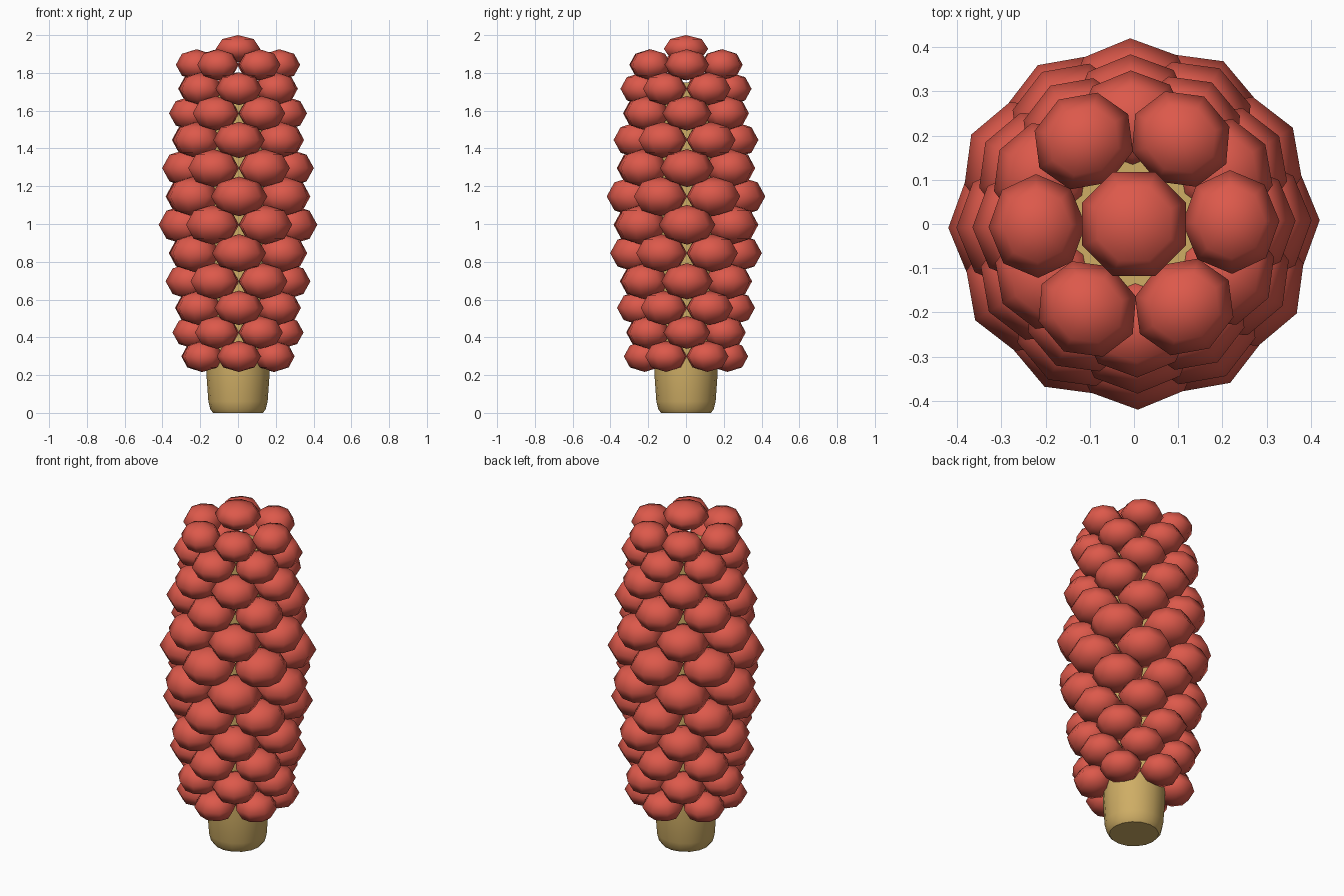
import bpy, bmesh, math
from mathutils import Matrix

if "Cube" in bpy.data.objects:
    bpy.data.objects.remove(bpy.data.objects["Cube"])


def material(name, color):
    m = bpy.data.materials.new(name)
    m.diffuse_color = color
    m.use_nodes = True
    m.node_tree.nodes["Principled BSDF"].inputs["Base Color"].default_value = m.diffuse_color
    return m


def finish(bm, name, mat, angle):
    bmesh.ops.recalc_face_normals(bm, faces=bm.faces)
    mesh = bpy.data.meshes.new(name)
    bm.to_mesh(mesh)
    bm.free()
    obj = bpy.data.objects.new(name, mesh)
    bpy.context.collection.objects.link(obj)
    mesh.materials.append(mat)
    bpy.ops.object.select_all(action='DESELECT')
    obj.select_set(True)
    bpy.context.view_layer.objects.active = obj
    bpy.ops.object.shade_smooth_by_angle(angle=math.radians(angle))
    return obj


def add_kernel(bm, turn, radius, z, size):
    # low-poly ellipsoid pushed out from the axis, then turned round it
    mat = (Matrix.Rotation(turn, 4, 'Z') @ Matrix.Translation((radius, 0, z))
           @ Matrix.Diagonal((*size, 1)))
    bmesh.ops.create_uvsphere(bm, u_segments=8, v_segments=4, radius=1, matrix=mat)


red = material("kernel_red", (0.72, 0.10, 0.07, 1))
tan = material("cob_tan", (0.62, 0.42, 0.13, 1))

# Kernels: twelve staggered rings of six, symmetric about the middle
row_offsets = [0.075, 0.225, 0.374, 0.515, 0.645, 0.772]
rows = sorted([1.071 + s * o for o in row_offsets for s in (-1, 1)])
bm = bmesh.new()
for i, z in enumerate(rows):
    tip = 0.42 - 0.0182 * (abs(i - 5.5) - 0.5)
    r = tip / 1.5
    stagger = math.radians(1.2 + (0 if i % 2 else 30))
    for k in range(6):
        add_kernel(bm, stagger + k * math.pi / 3, r, z, (0.5 * r, 0.535 * r, 0.375 * r))
# Single kernel closing the top
add_kernel(bm, math.radians(22.5), 0, 1.928, (0.127, 0.127, 0.072))
finish(bm, "kernels", red, 180)

# Cob core with the exposed rounded stem at the bottom
profile = [(0.132, 0), (0.147, 0.02), (0.157, 0.06), (0.167, 0.2),
           (0.168, 0.3), (0.168, 1.75)]
sides = 16
bm = bmesh.new()
rings = [[bm.verts.new((r * math.cos(2 * math.pi * k / sides),
                        r * math.sin(2 * math.pi * k / sides), z))
          for k in range(sides)] for r, z in profile]
for a, b in zip(rings, rings[1:]):
    for k in range(sides):
        n = (k + 1) % sides
        bm.faces.new((a[k], a[n], b[n], b[k]))
bm.faces.new(rings[0][::-1])
bm.faces.new(rings[-1])
finish(bm, "cob_stem", tan, 40)
